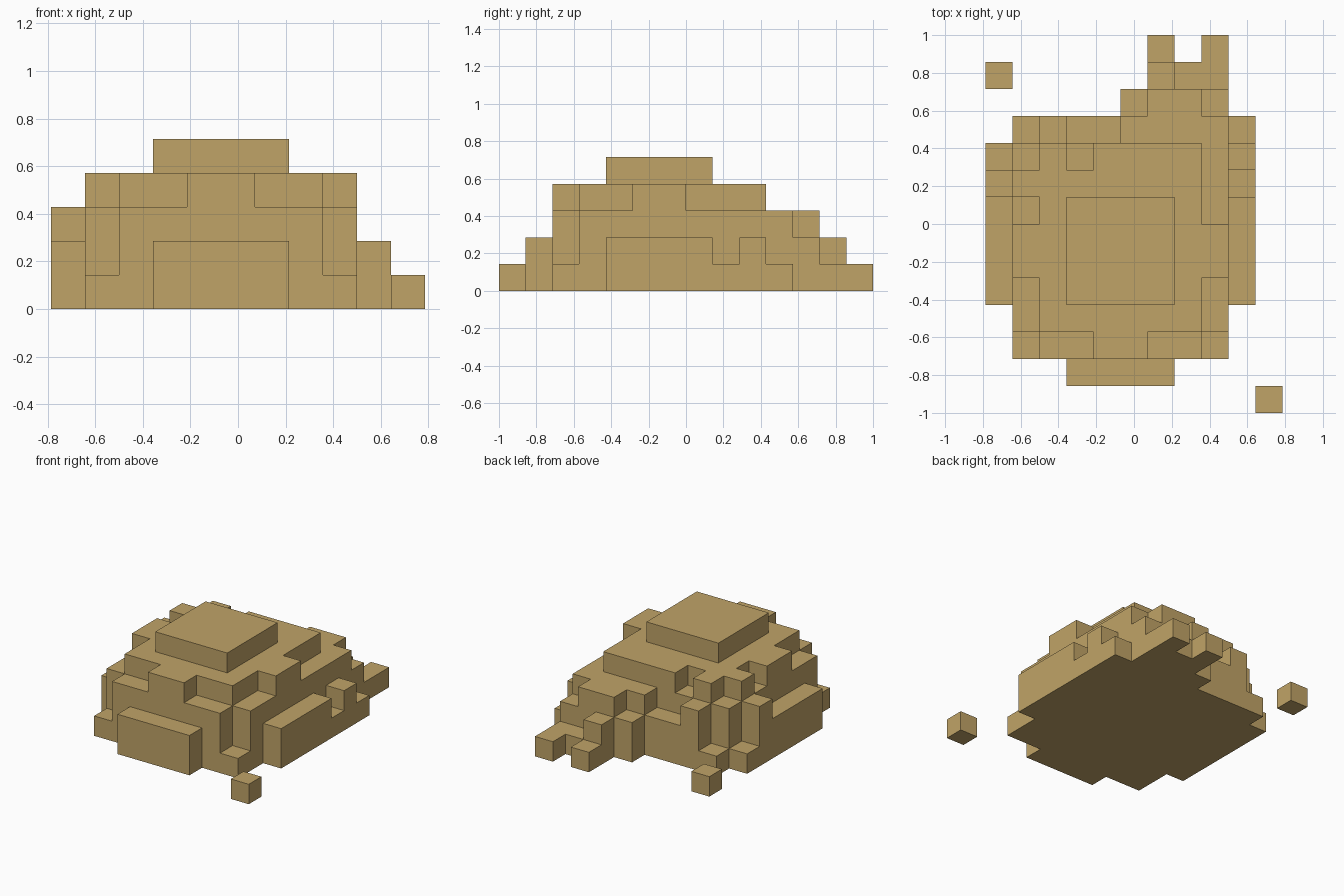
import bpy
import bmesh
from mathutils import Vector

if "Cube" in bpy.data.objects:
    bpy.data.objects.remove(bpy.data.objects["Cube"], do_unlink=True)

CELL = 1 / 7                      # block size
NX, NY = 11, 14                   # grid footprint in blocks

sand = bpy.data.materials.new("sand")
sand.use_nodes = True
SAND = (0.53, 0.37, 0.137, 1)
sand.diffuse_color = SAND
bsdf = sand.node_tree.nodes["Principled BSDF"]
bsdf.inputs["Base Color"].default_value = SAND
bsdf.inputs["Roughness"].default_value = 0.9


def fill(heights, x0, x1, y0, y1, h):
    """Set the height of a rectangle of blocks; later calls override."""
    for x in range(x0, x1):
        for y in range(y0, y1):
            heights[x, y] = h


def build_blocks(name, heights):
    """Skin a height field with block faces, leaving no hidden inner faces."""
    bm = bmesh.new()
    solid = {(x, y, z) for (x, y), h in heights.items() for z in range(h)}
    for cell in solid:
        for axis in range(3):
            for side in (0, 1):
                near = list(cell)
                near[axis] += 1 if side else -1
                if tuple(near) in solid:
                    continue
                u, v = (axis + 1) % 3, (axis + 2) % 3
                loop = [(0, 0), (1, 0), (1, 1), (0, 1)]
                if not side:
                    loop.reverse()
                verts = []
                for a, b in loop:
                    p = Vector(cell)
                    p[axis] += side
                    p[u] += a
                    p[v] += b
                    p -= Vector((NX / 2, NY / 2, 0))
                    verts.append(bm.verts.new(p * CELL))
                bm.faces.new(verts)
    bmesh.ops.remove_doubles(bm, verts=bm.verts, dist=1e-4)
    mesh = bpy.data.meshes.new(name)
    bm.to_mesh(mesh)
    bm.free()
    mesh.materials.append(sand)
    obj = bpy.data.objects.new(name, mesh)
    bpy.context.collection.objects.link(obj)
    return obj


mound = {}

# Main terrace, front ledge and front middle step
fill(mound, 2, 8, 3, 10, 4)
fill(mound, 2, 8, 2, 3, 3)
fill(mound, 4, 6, 2, 3, 4)

# Matching steps on both sides: corner, shoulder, side terrace, flank
for x0, x1, y0, y1, h in [(1, 2, 2, 3, 1), (1, 2, 3, 5, 3),
                          (1, 2, 5, 7, 4), (0, 1, 4, 8, 2)]:
    fill(mound, x0, x1, y0, y1, h)
    fill(mound, 10 - x1, 10 - x0, y0, y1, h)

# Top plateau, front bench and terrace notch
fill(mound, 3, 7, 4, 8, 5)
fill(mound, 3, 7, 1, 2, 2)
fill(mound, 3, 4, 9, 10, 3)

# Rear part of the -x side
for step in [(1, 2, 7, 8, 3), (1, 2, 8, 9, 4), (1, 2, 9, 10, 3),
             (0, 1, 8, 9, 3), (0, 1, 9, 10, 1)]:
    fill(mound, *step)

# Rear part of the +x side
for step in [(8, 9, 7, 11, 3), (9, 10, 8, 11, 1), (9, 10, 9, 10, 2)]:
    fill(mound, *step)

# Back ledge
for step in [(1, 2, 10, 11, 1), (2, 3, 10, 11, 3),
             (3, 5, 10, 11, 2), (5, 8, 10, 11, 3)]:
    fill(mound, *step)

# Stepped spur descending at the back, ending in two toes
for step in [(5, 6, 11, 12, 2), (6, 8, 11, 12, 3), (8, 9, 11, 12, 2),
             (6, 7, 12, 13, 2), (7, 9, 12, 13, 1),
             (6, 7, 13, 14, 1), (8, 9, 13, 14, 1)]:
    fill(mound, *step)

build_blocks("mound", mound)

# Loose blocks lying apart from the mound
build_blocks("front_loose_block", {(10, 0): 1})
build_blocks("back_loose_block", {(0, 12): 1})
